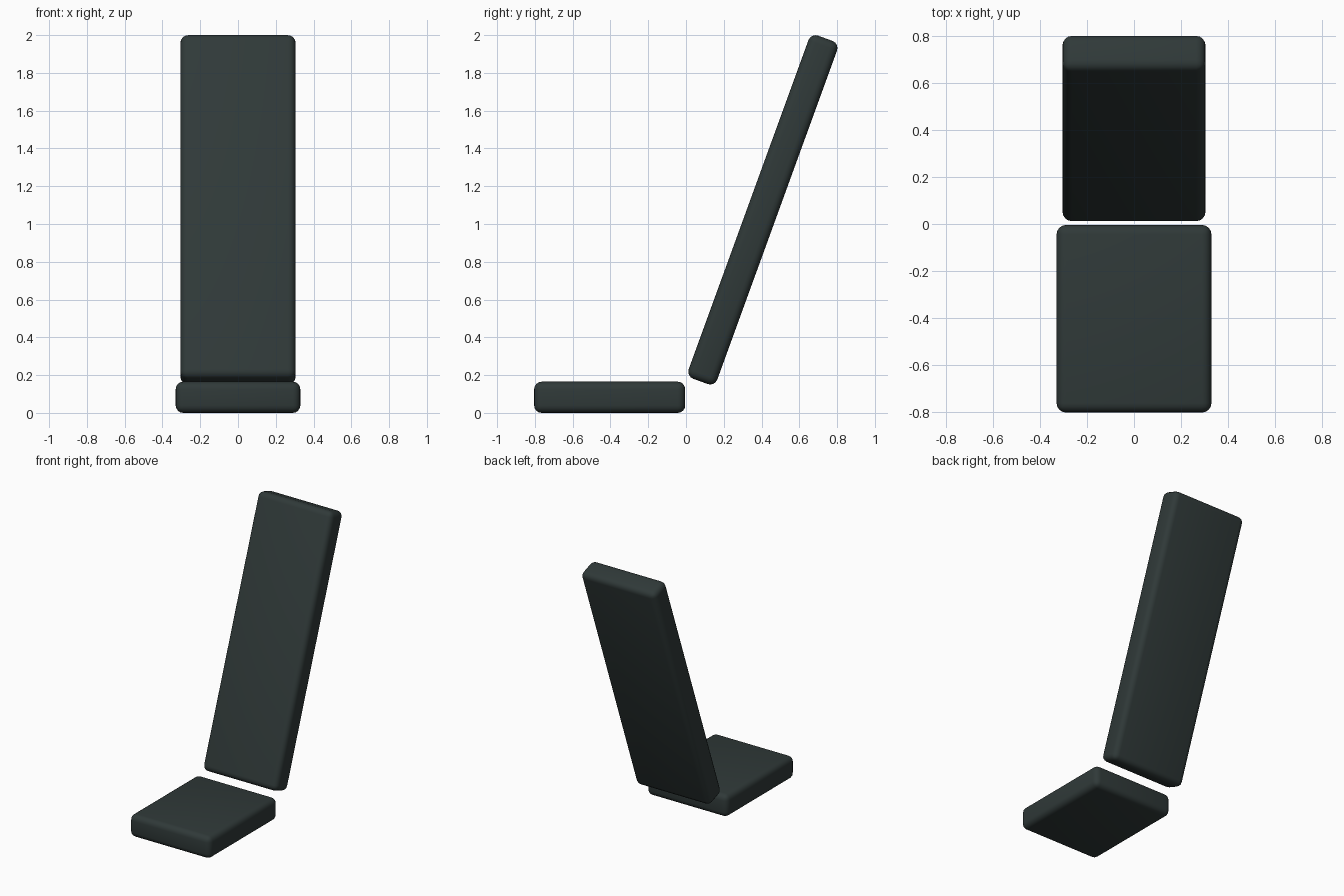
import bpy
from math import radians

cube = bpy.data.objects.get("Cube")
if cube:
    bpy.data.objects.remove(cube, do_unlink=True)

# Dark grey-green upholstery
mat = bpy.data.materials.new("dark_slate_padding")
mat.use_nodes = True
color = (0.029, 0.041, 0.040, 1.0)
mat.diffuse_color = color
bsdf = next(n for n in mat.node_tree.nodes if n.type == 'BSDF_PRINCIPLED')
bsdf.inputs["Base Color"].default_value = color
bsdf.inputs["Roughness"].default_value = 0.7


def cushion(name, size, center, tilt=0.0):
    """Soft-edged box, tilted backwards by the given degrees."""
    bpy.ops.mesh.primitive_cube_add(size=1)
    ob = bpy.context.object
    ob.name = ob.data.name = name
    ob.scale = size
    bpy.ops.object.transform_apply(location=False, rotation=False, scale=True)
    ob.location = center
    ob.rotation_euler.x = radians(-tilt)
    ob.data.materials.append(mat)
    bevel = ob.modifiers.new("soft_edges", 'BEVEL')
    bevel.width = 0.04
    bevel.segments = 4
    bpy.ops.object.shade_smooth()
    return ob


# Flat seat pad and reclined back pad
cushion("seat_cushion", (0.66, 0.80, 0.165), (0, -0.404, 0.0825))
cushion("backrest_cushion", (0.61, 0.161, 1.933), (0, 0.407, 1.075), tilt=20)
